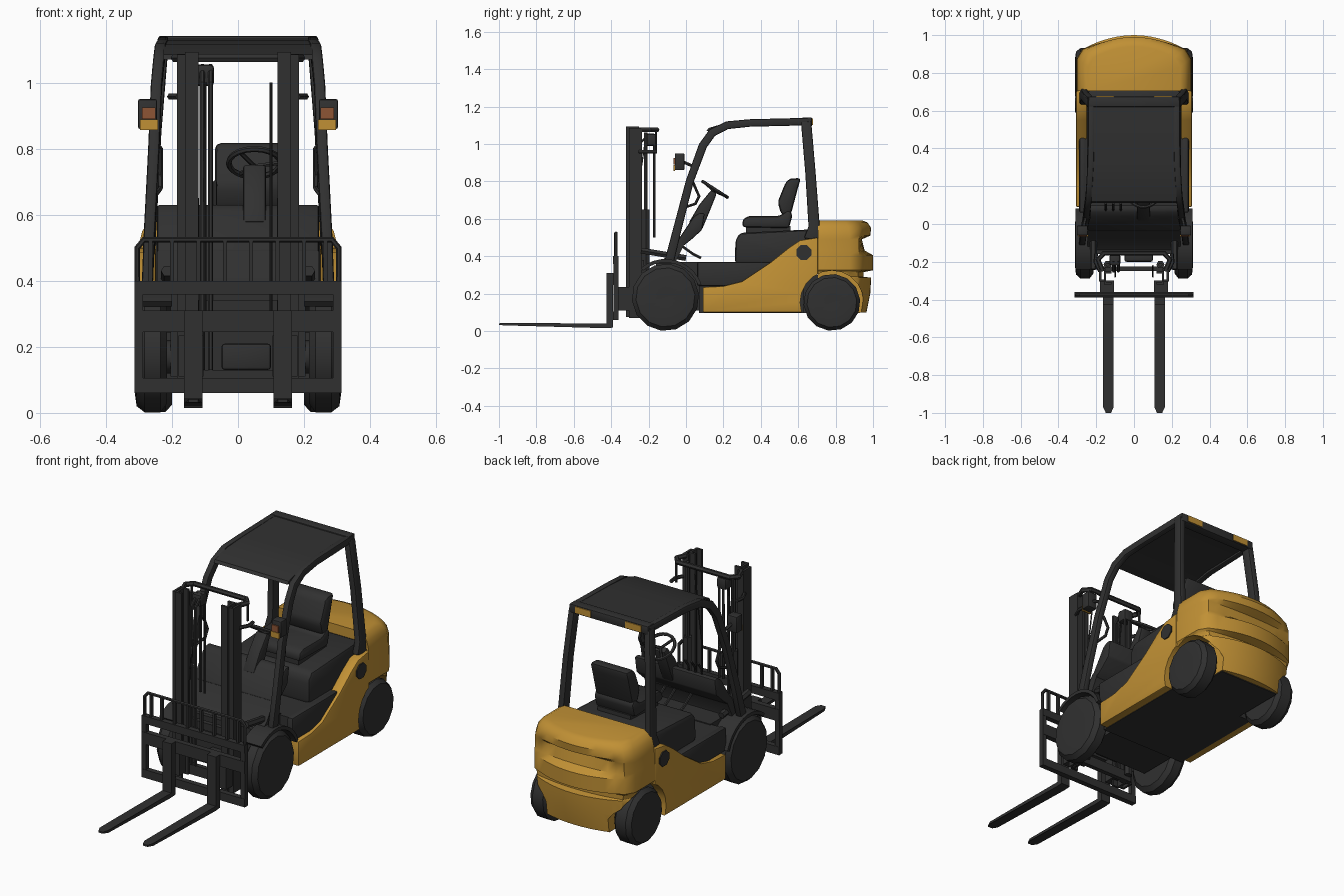
import bpy, bmesh, math
from mathutils import Vector


def material(name, rgb):
    m = bpy.data.materials.new(name)
    m.diffuse_color = (*rgb, 1)
    return m


DARK = material("charcoal", (0.03, 0.03, 0.03))
YELLOW = material("machine_yellow", (0.53, 0.28, 0.035))
ORANGE = material("lamp_orange", (0.27, 0.09, 0.035))


def mesh(name, verts, faces, mat, mirror=False, bevel=0):
    me = bpy.data.meshes.new(name)
    me.from_pydata(verts, [], faces)
    bm = bmesh.new()
    bm.from_mesh(me)
    bmesh.ops.recalc_face_normals(bm, faces=bm.faces)
    bm.to_mesh(me)
    bm.free()
    me.materials.append(mat)
    o = bpy.data.objects.new(name, me)
    bpy.context.collection.objects.link(o)
    if bevel:
        b = o.modifiers.new("bevel", 'BEVEL')
        b.width, b.segments, b.limit_method = bevel, 2, 'ANGLE'
    if mirror:
        o.modifiers.new("mirror", 'MIRROR').use_mirror_merge = False
    return o


def loft(name, rings, mat, **kw):
    n = len(rings[0])
    verts = [v for r in rings for v in r]
    faces = [(i * n + j, i * n + (j + 1) % n, (i + 1) * n + (j + 1) % n, (i + 1) * n + j)
             for i in range(len(rings) - 1) for j in range(n)]
    faces += [tuple(range(n)), tuple(range(len(verts) - n, len(verts)))]
    return mesh(name, verts, faces, mat, **kw)


def prism(name, yz, x0, x1, mat=DARK, **kw):
    return loft(name, [[(x, y, z) for y, z in yz] for x in (x0, x1)], mat, **kw)


def box(name, x0, x1, y0, y1, z0, z1, mat=DARK, **kw):
    return prism(name, [(y0, z0), (y1, z0), (y1, z1), (y0, z1)], x0, x1, mat, **kw)


def circle(y, z, r, n, a0=0.0):
    return [(y + r * math.cos(a0 + math.tau * i / n), z + r * math.sin(a0 + math.tau * i / n)) for i in range(n)]


def beam(name, path, w, ts, **kw):
    """Rectangular section swept along a path lying mostly in the yz plane."""
    p = [Vector(v) for v in path]
    rings = []
    for i, v in enumerate(p):
        d = p[min(i + 1, len(p) - 1)] - p[max(i - 1, 0)]
        nrm = Vector((0, -d.z, d.y)).normalized() * ts[i] / 2
        sx = Vector((w / 2, 0, 0))
        rings.append([v + sx + nrm, v - sx + nrm, v - sx - nrm, v + sx - nrm])
    return loft(name, rings, DARK, **kw)


def tube(name, pts, r, cyclic=False):
    c = bpy.data.curves.new(name, 'CURVE')
    c.dimensions, c.bevel_depth, c.bevel_resolution, c.use_fill_caps = '3D', r, 1, True
    s = c.splines.new('POLY')
    s.points.add(len(pts) - 1)
    for q, v in zip(s.points, pts):
        q.co = (*v, 1)
    s.use_cyclic_u = cyclic
    c.materials.append(DARK)
    o = bpy.data.objects.new(name, c)
    bpy.context.collection.objects.link(o)
    return o


def wheel(name, y, z, r, x0, x1):
    prof = [(0.3, x0), (0.85, x0), (1, x0 + 0.02), (1, x1 - 0.03), (0.88, x1 - 0.006), (0.6, x1), (0.15, x1 - 0.004)]
    loft(name, [[(x, a, b) for a, b in circle(y, z, r * k, 14, 0.1)] for k, x in prof], DARK, mirror=True)


# Wheels and front fenders
wheel("front_wheel", -0.11, 0.18, 0.18, 0.215, 0.313)
wheel("rear_wheel", 0.78, 0.153, 0.152, 0.2, 0.313)
arc = [math.radians(a) for a in range(20, 131, 11)]
fender = [(-0.11 + r * math.cos(a), 0.18 + r * math.sin(a)) for r, seq in ((0.205, arc), (0.186, arc[::-1])) for a in seq]
prism("front_fender", fender, 0.2, 0.31, mirror=True)

# Chassis, floor and engine hood
box("front_chassis", -0.205, 0.205, -0.16, 0.08, 0.11, 0.37)
box("floor", -0.262, 0.262, 0.07, 0.63, 0.097, 0.365)
box("rear_underside", -0.185, 0.185, 0.62, 0.93, 0.095, 0.3)
box("side_sill", 0.255, 0.29, 0.06, 0.46, 0.24, 0.37, mirror=True, bevel=0.01)
prism("engine_hood", [(0.26, 0.36), (0.265, 0.49), (0.29, 0.525), (0.71, 0.545), (0.71, 0.36)], -0.25, 0.25, bevel=0.02)

# Yellow side panels and counterweight with wheel arches cut out
arch = prism("arch_cutter", circle(0.78, 0.153, 0.17, 20), 0.188, 0.4, mirror=True)
arch.hide_render = True
side = prism("side_panel", [(0.09, 0.1), (0.09, 0.235), (0.2, 0.24), (0.3, 0.265), (0.45, 0.365), (0.55, 0.445),
             (0.61, 0.485), (0.705, 0.5), (0.705, 0.1)], 0.25, 0.306, YELLOW, mirror=True, bevel=0.006)
rings = []
for z, w, ys, yc in [(0.1, 0.27, 0.92, 0.965), (0.2, 0.28, 0.925, 0.985), (0.285, 0.29, 0.925, 0.99),
                     (0.29, 0.29, 0.92, 0.95), (0.315, 0.295, 0.92, 0.95), (0.325, 0.304, 0.925, 1.0),
                     (0.405, 0.304, 0.925, 1.0), (0.43, 0.303, 0.925, 0.955), (0.49, 0.3, 0.925, 0.94),
                     (0.51, 0.3, 0.925, 0.985), (0.55, 0.29, 0.92, 0.99), (0.58, 0.27, 0.905, 0.97),
                     (0.592, 0.245, 0.88, 0.94)]:
    ts = [i / 6 for i in range(6, -7, -1)]
    back = [((w - 0.03) * t, ys + (yc - ys) * (1 - t * t), z) for t in ts]
    rings.append([(-w, 0.705, z), (w, 0.705, z), (w, ys - 0.05, z)] + back + [(-w, ys - 0.05, z)])
weight = loft("counterweight", rings, YELLOW)
for o in (side, weight):
    b = o.modifiers.new("arch", 'BOOLEAN')
    b.object, b.operation, b.solver = arch, 'DIFFERENCE', 'EXACT'
prism("fuel_cap", circle(0.63, 0.42, 0.043, 8, math.pi / 8), 0.295, 0.312, mirror=True)

# Seat
S = 0.045
prism("seat_base", [(0.32, 0.52), (0.32, 0.56), (0.56, 0.56), (0.56, 0.53)], S - 0.1, S + 0.1)
prism("seat_cushion", [(0.3, 0.555), (0.305, 0.6), (0.34, 0.615), (0.5, 0.615), (0.55, 0.65), (0.57, 0.62), (0.55, 0.55)],
      S - 0.12, S + 0.12, bevel=0.015)
prism("seat_back", [(0.49, 0.69), (0.535, 0.8), (0.56, 0.815), (0.615, 0.818), (0.6, 0.77), (0.56, 0.62), (0.51, 0.62)],
      S - 0.115, S + 0.115, bevel=0.018)

# Dashboard, steering and levers
prism("dashboard", [(-0.04, 0.49), (0.04, 0.61), (0.07, 0.63), (0.1, 0.63), (0.085, 0.54), (0.03, 0.49), (-0.02, 0.45)],
      -0.245, 0.245, bevel=0.008)
prism("front_cowl", [(-0.15, 0.36), (-0.1, 0.4), (-0.04, 0.49), (0.0, 0.48), (-0.05, 0.38), (-0.05, 0.36)], -0.245, 0.245)
beam("steering_column", [(0.05, 0.05, 0.56), (0.05, 0.1, 0.66), (0.05, 0.15, 0.745)], 0.07, [0.08, 0.065, 0.035], bevel=0.01)
u, v, c = Vector((1, 0, 0)), Vector((0, 0.84, -0.54)), Vector((0.05, 0.155, 0.757))
rim = [c + 0.078 * (math.cos(a) * u + math.sin(a) * v) for a in [math.tau * i / 20 for i in range(20)]]
tube("steering_wheel", rim, 0.009, True)
for i in (0, 7, 13):
    tube("steering_spoke", [c - Vector((0, 0.005, 0.01)), rim[i]], 0.007)
for x in (-0.15, -0.11, -0.07):
    tube("control_lever", [(x, 0.07, 0.6), (x, 0.08, 0.66), (x, 0.11, 0.7)], 0.006)
for x in (-0.02, 0.08, 0.14):
    tube("pedal", [(x, -0.03, 0.46), (x, 0.04, 0.41), (x, 0.08, 0.39)], 0.008)

# Overhead guard
beam("guard_front_post", [(0.275, -0.09, 0.37), (0.268, -0.045, 0.55), (0.255, 0.02, 0.8), (0.247, 0.09, 0.99),
     (0.24, 0.14, 1.06), (0.235, 0.22, 1.1), (0.228, 0.34, 1.112), (0.226, 0.66, 1.12)], 0.034,
     [0.05, 0.045, 0.042, 0.045, 0.045, 0.042, 0.04, 0.04], mirror=True, bevel=0.008)
beam("guard_rear_post", [(0.27, 0.675, 0.49), (0.265, 0.685, 0.56), (0.25, 0.665, 0.85), (0.228, 0.642, 1.12)], 0.036,
     [0.09, 0.06, 0.055, 0.055], mirror=True, bevel=0.008)
prism("guard_roof", [(0.11, 1.07), (0.12, 1.085), (0.22, 1.115), (0.34, 1.128), (0.66, 1.137), (0.66, 1.11),
      (0.34, 1.105), (0.22, 1.09), (0.14, 1.07)], -0.225, 0.225)
box("guard_rear_bar", -0.24, 0.24, 0.62, 0.674, 1.095, 1.142, bevel=0.006)
box("guard_rear_lamp", 0.105, 0.2, 0.67, 0.678, 1.102, 1.137, YELLOW, mirror=True)
for s in (1, -1):
    tube("grab_handle", [(s * x, y, z) for x, y, z in [(0.25, -0.01, 0.66), (0.235, 0.05, 0.68), (0.235, 0.07, 0.72),
         (0.235, 0.035, 0.8), (0.25, 0.015, 0.82)]], 0.008)
    tube("lamp_arm", [(s * 0.27, -0.03, 0.91), (s * 0.255, 0.04, 0.88)], 0.009)
box("lamp_housing", 0.245, 0.303, -0.06, -0.008, 0.86, 0.95, mirror=True, bevel=0.006)
box("headlamp", 0.243, 0.297, -0.066, -0.058, 0.856, 0.888, YELLOW, mirror=True)
box("turn_lamp", 0.25, 0.29, -0.066, -0.058, 0.89, 0.925, ORANGE, mirror=True)


# Mast: channel rails, crossbars, lift cylinders
def rail(name, xi, xo, y0, y1, z0, z1, t=0.012):
    c = [(xi, y0), (xo, y0), (xo, y1), (xi, y1), (xi, y1 - t), (xo - t, y1 - t), (xo - t, y0 + t), (xi, y0 + t)]
    loft(name, [[(x, y, z) for x, y in c] for z in (z0, z1)], DARK, mirror=True)


rail("outer_mast_rail", 0.15, 0.185, -0.305, -0.235, 0.07, 1.085)
rail("inner_mast_rail", 0.12, 0.16, -0.32, -0.25, 0.075, 1.093)
for z0, z1 in ((0.075, 0.13), (0.34, 0.38)):
    box("mast_crossbar", -0.17, 0.17, -0.25, -0.225, z0, z1)
tube("mast_top_bar", [(-0.165, -0.25, 1.075), (-0.19, -0.19, 1.075), (-0.16, -0.155, 1.075), (0.16, -0.155, 1.075),
     (0.19, -0.19, 1.075), (0.165, -0.25, 1.075)], 0.014)
for s in (1, -1):
    tube("mast_side_bracket", [(s * 0.18, -0.25, 0.958), (s * 0.205, -0.2, 0.958), (s * 0.2, -0.155, 0.958)], 0.01)
    tube("mast_bracket_strut", [(s * 0.17, -0.16, 0.96), (s * 0.17, -0.16, 1.07)], 0.007)
    tube("lift_cylinder", [(s * 0.14, -0.215, 0.1), (s * 0.14, -0.215, 0.65)], 0.022)
    tube("lift_rod", [(s * 0.14, -0.215, 0.65), (s * 0.14, -0.215, 1.06)], 0.011)
    tube("tilt_cylinder", [(s * 0.215, -0.24, 0.43), (s * 0.215, 0.0, 0.39)], 0.018)
    tube("chain", [(s * 0.1, -0.28, 0.25), (s * 0.1, -0.28, 0.6), (s * 0.1, -0.22, 1.0)], 0.004)
for x in (-0.108, -0.083):
    tube("hydraulic_hose", [(x, -0.25, 0.13), (x, -0.25, 1.0), (x, -0.2, 1.05), (x, -0.17, 1.0), (x, -0.17, 0.5)], 0.008)
box("hose_pulley", -0.13, -0.072, -0.22, -0.16, 0.99, 1.055, bevel=0.012)
prism("front_axle", circle(-0.11, 0.17, 0.05, 12), -0.22, 0.22)
box("drive_housing", -0.05, 0.1, -0.2, -0.15, 0.13, 0.21, bevel=0.01)

# Carriage and load backrest
for z0, z1 in ((0.06, 0.105), (0.245, 0.31), (0.358, 0.4)):
    box("carriage_bar", -0.314, 0.314, -0.39, -0.36, z0, z1)
box("carriage_side", 0.288, 0.314, -0.388, -0.362, 0.06, 0.4, mirror=True)
box("carriage_roller_block", 0.105, 0.18, -0.36, -0.3, 0.11, 0.235, mirror=True)
tube("backrest_frame", [(-0.305, -0.375, 0.39), (-0.305, -0.375, 0.5), (-0.285, -0.375, 0.524), (0.285, -0.375, 0.524),
     (0.305, -0.375, 0.5), (0.305, -0.375, 0.39)], 0.009)
for x in (0.04, 0.12, 0.2, 0.265):
    box("backrest_bar", x - 0.006, x + 0.006, -0.384, -0.366, 0.39, 0.524, mirror=True)

# Forks with narrowed tips
fork = prism("fork", [(-1, 0.032), (-1, 0.041), (-0.97, 0.043), (-0.425, 0.04), (-0.425, 0.31), (-0.39, 0.31),
             (-0.39, 0.018), (-0.43, 0.015), (-0.97, 0.03)], 0.108, 0.163, mirror=True)
for p in fork.data.vertices:
    if p.co.y < -0.99:
        p.co.x = 0.1355 + (p.co.x - 0.1355) * 0.5

# Apply modifiers, drop the cutter, smooth rounded surfaces
bpy.context.view_layer.update()
for o in bpy.data.objects:
    o.select_set(True)
bpy.context.view_layer.objects.active = weight
bpy.ops.object.convert(target='MESH')
bpy.data.objects.remove(bpy.data.objects["arch_cutter"])
bpy.ops.object.shade_smooth_by_angle(angle=math.radians(35))
